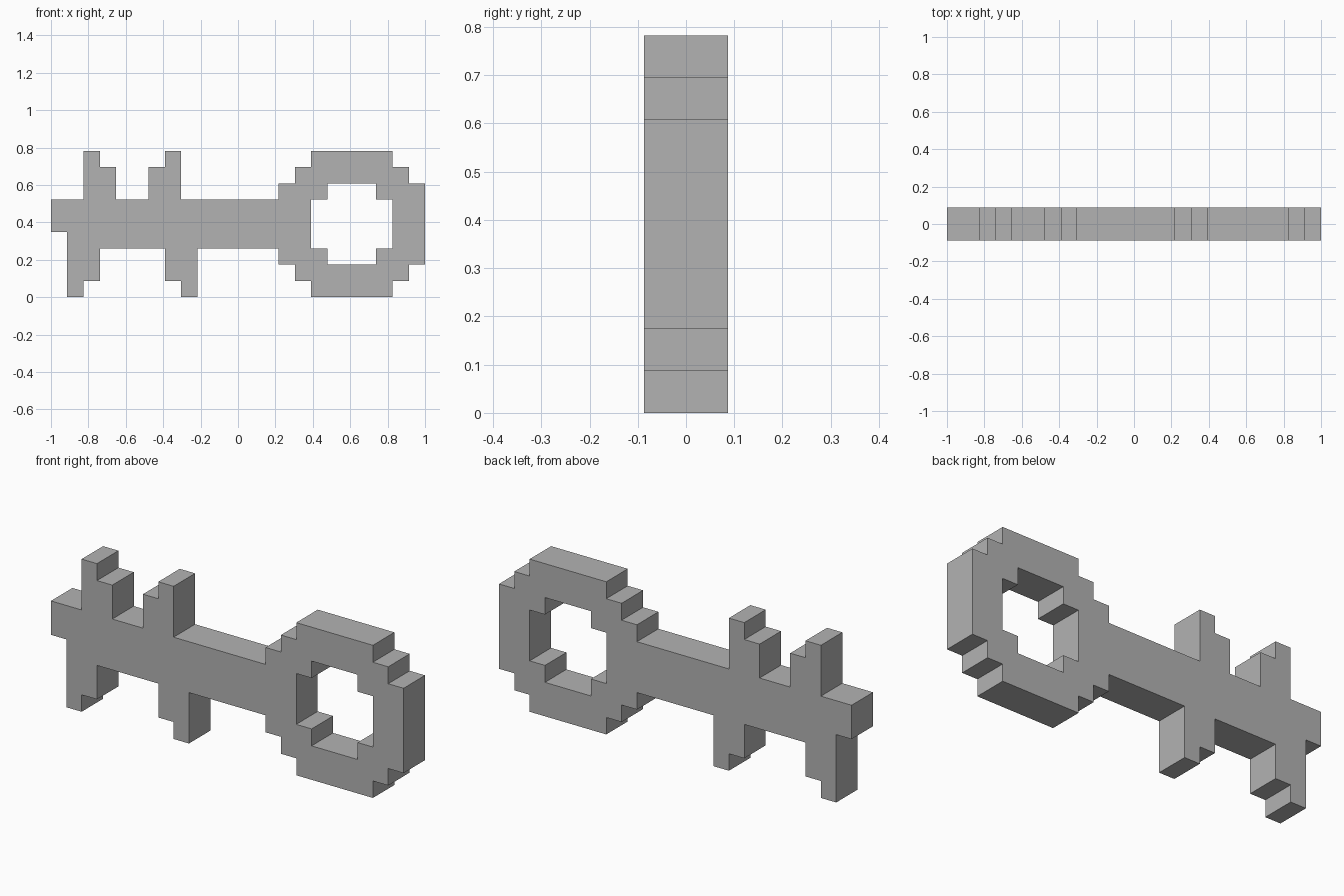
import bpy
import bmesh
import math

if "Cube" in bpy.data.objects:
    bpy.data.objects.remove(bpy.data.objects["Cube"], do_unlink=True)

COLS = 23
UNIT = 2 / COLS      # side of one block
DEPTH = 2 * UNIT


def block(x0, x1, z0, z1):
    """Grid cells covered by a rectangle."""
    return {(x, z) for x in range(x0, x1) for z in range(z0, z1)}


# Shaft with its notched tip
shaft = block(0, 14, 3, 6) - block(0, 1, 3, 4)

# Stepped teeth above and below the shaft
upper_teeth = block(2, 3, 6, 9) | block(3, 4, 6, 8) | block(6, 7, 6, 8) | block(7, 8, 6, 9)
lower_teeth = block(1, 2, 0, 3) | block(2, 3, 1, 3) | block(7, 8, 1, 3) | block(8, 9, 0, 3)

# Rounded bow with a stepped hole
bow = block(14, 23, 2, 7) | block(15, 22, 1, 8) | block(16, 21, 0, 9)
bow -= block(16, 21, 3, 6) | block(17, 20, 2, 7)

# Join the cells into one flat profile, then extrude it
bm = bmesh.new()
corners = {}


def corner(x, z):
    if (x, z) not in corners:
        corners[x, z] = bm.verts.new((x * UNIT - 1, -DEPTH / 2, z * UNIT))
    return corners[x, z]


for x, z in sorted(shaft | upper_teeth | lower_teeth | bow):
    bm.faces.new([corner(x, z), corner(x + 1, z), corner(x + 1, z + 1), corner(x, z + 1)])

extruded = bmesh.ops.extrude_face_region(bm, geom=bm.faces[:], use_keep_orig=True)
bmesh.ops.translate(bm, vec=(0, DEPTH, 0),
                    verts=[g for g in extruded["geom"] if isinstance(g, bmesh.types.BMVert)])
bmesh.ops.recalc_face_normals(bm, faces=bm.faces[:])
bmesh.ops.dissolve_limit(bm, angle_limit=math.radians(1),
                         verts=bm.verts[:], edges=bm.edges[:])

mesh = bpy.data.meshes.new("key")
bm.to_mesh(mesh)
bm.free()
key = bpy.data.objects.new("key", mesh)
bpy.context.collection.objects.link(key)

# Plain grey metal
grey = bpy.data.materials.new("grey")
grey.use_nodes = True
colour = (0.45, 0.45, 0.45, 1)
grey.diffuse_color = colour
grey.node_tree.nodes["Principled BSDF"].inputs["Base Color"].default_value = colour
mesh.materials.append(grey)
